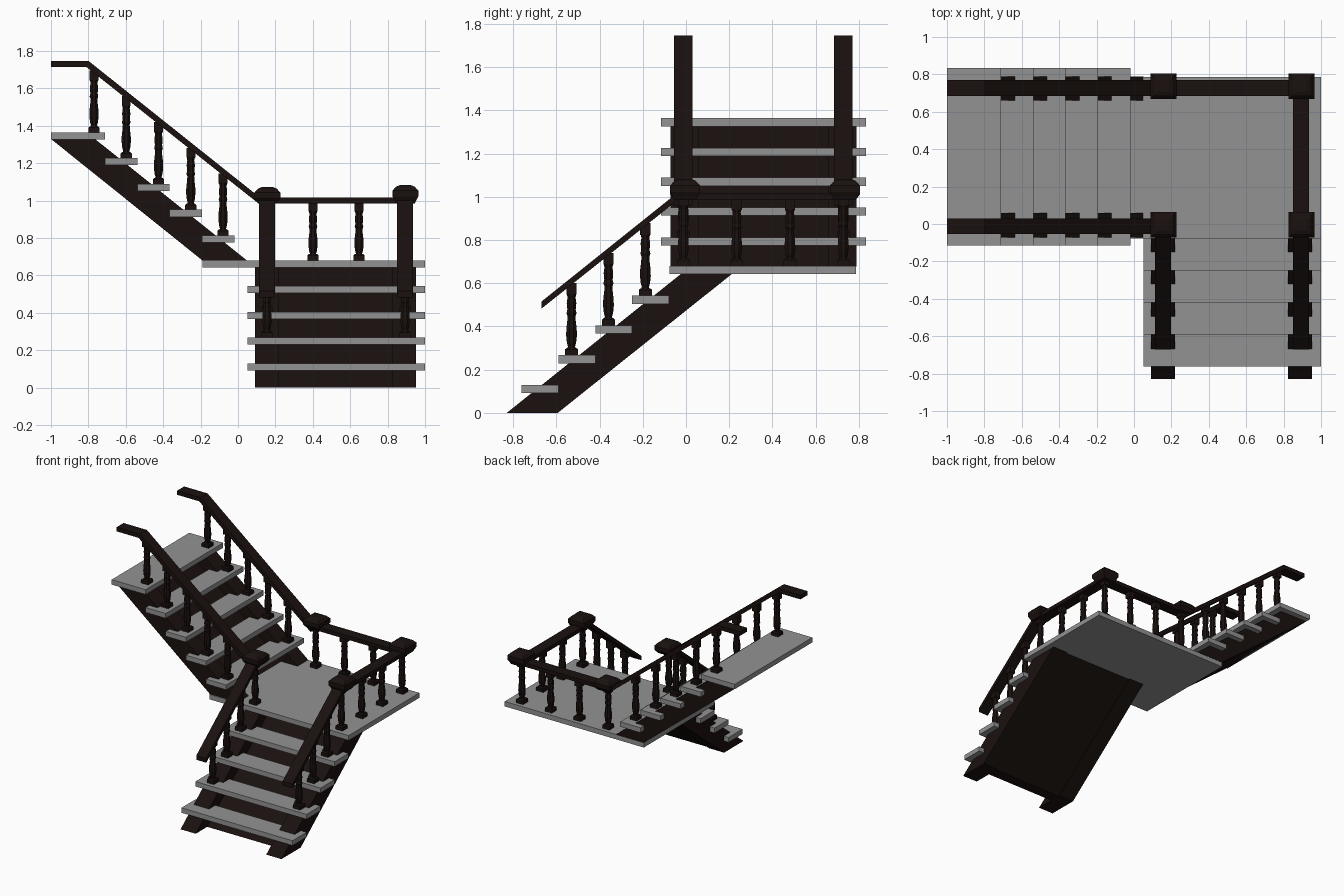
import bpy, bmesh
from math import cos, sin, pi
from mathutils import Vector

if "Cube" in bpy.data.objects:
    bpy.data.objects.remove(bpy.data.objects["Cube"])


def colour(name, rgb):
    m = bpy.data.materials.new(name)
    m.diffuse_color = (*rgb, 1)
    m.use_nodes = True
    m.node_tree.nodes["Principled BSDF"].inputs["Base Color"].default_value = m.diffuse_color
    return m


dark = colour("dark_wood", (.010, .0055, .0045))
grey = colour("grey_tread", (.29, .29, .29))


def finish(name, bm, mat):
    bmesh.ops.recalc_face_normals(bm, faces=bm.faces[:])
    me = bpy.data.meshes.new(name)
    bm.to_mesh(me)
    bm.free()
    me.materials.append(mat)
    ob = bpy.data.objects.new(name, me)
    bpy.context.collection.objects.link(ob)
    return ob


def prism(name, pts, axis, a, b, mat=dark):
    """Extrude a side profile (horizontal, z) along 'x' or 'y' from a to b."""
    def place(u, z, w):
        return (w, u, z) if axis == 'x' else (u, w, z)
    bm = bmesh.new()
    f = bm.faces.new([bm.verts.new(place(u, z, a)) for u, z in pts])
    r = bmesh.ops.extrude_face_region(bm, geom=[f])
    moved = [v for v in r['geom'] if isinstance(v, bmesh.types.BMVert)]
    shift = Vector((b - a, 0, 0)) if axis == 'x' else Vector((0, b - a, 0))
    bmesh.ops.translate(bm, verts=moved, vec=shift)
    return finish(name, bm, mat)


def box(name, x0, x1, y0, y1, z0, z1, mat=dark):
    return prism(name, [(x0, z0), (x1, z0), (x1, z1), (x0, z1)], 'y', y0, y1, mat)


def loft(bm, sides, rings, x, y):
    """Stack rings of (radius, z) around a vertical axis and cap both ends."""
    loops = [[bm.verts.new((x + r * cos(2 * pi * (i + .5) / sides),
                            y + r * sin(2 * pi * (i + .5) / sides), z))
              for i in range(sides)] for r, z in rings]
    for lo, hi in zip(loops, loops[1:]):
        for i in range(sides):
            j = (i + 1) % sides
            bm.faces.new((lo[i], lo[j], hi[j], hi[i]))
    bm.faces.new(loops[0][::-1])
    bm.faces.new(loops[-1])


Q = 2 ** 0.5  # square half width to corner radius
TURNED = [(.022, .08), (.018, .12), (.023, .17), (.027, .27), (.026, .36), (.021, .48),
          (.020, .54), (.025, .58), (.021, .63), (.024, .72), (.020, .80), (.024, .85)]


def baluster(name, x, y, z, h):
    bm = bmesh.new()
    loft(bm, 4, [(.030 * Q, z), (.030 * Q, z + .027), (.022 * Q, z + .034)], x, y)
    loft(bm, 8, [(r, z + t * h) for r, t in TURNED], x, y)
    loft(bm, 4, [(.024 * Q, z + .84 * h), (.024 * Q, z + h)], x, y)
    finish(name, bm, dark)


RUN, RISE = .171, .138
RX = (.155, .893)     # rail lines of the lower flight
RY = (-.012, .728)    # rail lines of the upper flight
W = .0425             # handrail half width

# Landing
box("landing", -.19, 1, -.077, .787, .642, .68, grey)

# Lower flight treads
for i in range(4):
    y, z = -.762 + i * RUN, .091 + i * RISE
    box("lower_tread", .05, 1, y, y + RUN, z, z + .038, grey)

# Upper flight treads, the last one longer
for i in range(5):
    x1, z = -.02 - i * .1725, .775 + i * RISE
    box("upper_tread", -1 if i == 4 else x1 - .1725, x1, -.115, .833, z, z + .038, grey)

# Stringers and the sloped soffit panels between them
low = [(-.83, 0), (-.594, 0), (.215, .645), (-.021, .645)]
up = [(.05, .678), (-.188, .678), (-1, 1.329), (-.765, 1.329)]
for x in (.155, .888):
    prism("lower_stringer", low, 'x', x - .065, x + .065)
for y in (-.006, .724):
    prism("upper_stringer", up, 'y', y - .065, y + .065)
prism("lower_soffit", [(-.69, 0), (-.605, 0), (.204, .645), (.119, .645)], 'x', .2, .85)
prism("upper_soffit", [(-.09, .678), (-.177, .678), (-.989, 1.329), (-.9, 1.329)], 'y', .04, .68)

# Sloped handrails
for y in RY:
    prism("upper_handrail", [(-1, 1.747), (-.8, 1.747), (.14, .998), (.14, .96),
                             (-.812, 1.715), (-1, 1.715)], 'y', y - W, y + W)
for x in RX:
    prism("lower_handrail", [(-.67, .482), (-.67, .515), (-.02, 1.035), (-.02, 1.0)],
          'x', x - W, x + W)

# Level landing handrails
box("back_handrail", RX[0], RX[1], RY[1] - W, RY[1] + W, .985, 1.015)
box("side_handrail", RX[1] - W, RX[1] + W, RY[0], RY[1], .985, 1.015)

# Balusters on the flights
for y in RY:
    for i in range(5):
        baluster("upper_baluster", -.080 - i * .1725, y, .811 + i * RISE, .333)
for x in RX:
    for i in range(3):
        baluster("lower_baluster", x, -.53 + i * RUN, .267 + i * RISE, .335)

# Balusters on the landing
for t in (1 / 3, 2 / 3):
    baluster("back_baluster", RX[0] + t * (RX[1] - RX[0]), RY[1], .68, .31)
    baluster("side_baluster", RX[1], RY[0] + t * (RY[1] - RY[0]), .68, .31)

# Corner newels with chamfered caps
for x in RX:
    for y in RY:
        baluster("newel", x, y, .68, .33)
        lift = .01 if x > .5 else 0
        bm = bmesh.new()
        loft(bm, 4, [(.05 * Q, .985), (.069 * Q, 1.012 + lift), (.069 * Q, 1.043 + lift),
                     (.05 * Q, 1.064 + lift), (.03 * Q, 1.072 + lift)], x + .002, y + .008)
        finish("newel_cap", bm, dark)
